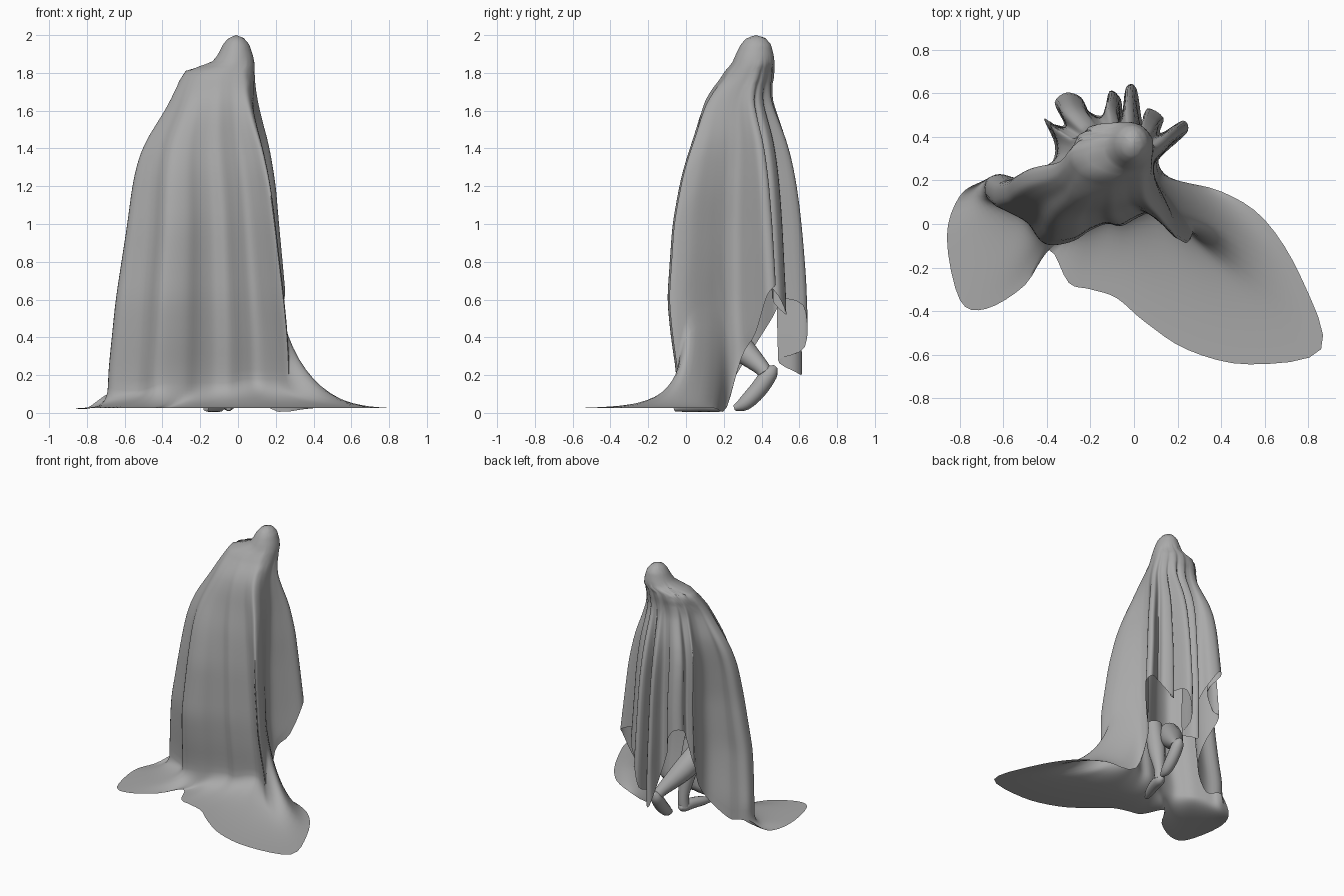
import bpy, bmesh, math
from mathutils import Vector

if "Cube" in bpy.data.objects:
    bpy.data.objects.remove(bpy.data.objects["Cube"])

grey = bpy.data.materials.new("grey_cloth")
grey.diffuse_color = (0.4, 0.4, 0.4, 1)
grey.use_nodes = True
grey.node_tree.nodes["Principled BSDF"].inputs["Base Color"].default_value = grey.diffuse_color

# Front cloth columns: fold position, hem position on the ground, height where the bend starts
FRONT = [(-.66, .17, -.69, .20, .2), (-.66, .09, -.80, .13, .14), (-.59, .05, -.86, -.06, .12),
         (-.50, .00, -.80, -.35, .12), (-.44, -.08, -.68, -.39, .14), (-.38, -.10, -.50, -.28, .16),
         (-.28, -.08, -.39, -.12, .16), (-.20, -.03, -.30, -.27, .16), (-.12, .00, -.20, -.30, .16),
         (-.05, -.01, -.08, -.34, .16), (.03, .03, .05, -.45, .18), (.10, .05, .25, -.58, .18),
         (.18, -.01, .53, -.645, .18), (.26, -.09, .86, -.575, .2), (.25, .00, .77, -.25, .48),
         (.19, .10, .60, .02, .55), (.14, .17, .40, .15, .5), (.11, .22, .17, .21, .35)]
# Back cloth columns: fold position and hem height
BACK = [(.11, .28, .30), (.19, .36, .42), (.27, .43, .62), (.25, .48, .68), (.14, .42, .70),
        (.15, .49, .62), (.07, .53, .52), (.05, .46, .60), (.02, .62, .57), (-.03, .63, .35),
        (-.05, .48, .28), (-.06, .57, .22), (-.11, .61, .22), (-.14, .50, .45), (-.21, .52, .65),
        (-.25, .59, .75), (-.33, .62, .85), (-.39, .57, .85), (-.33, .46, .75),
        (-.38, .46, .6), (-.42, .48, .55), (-.36, .35, .35), (-.38, .24, .20),
        (-.50, .18, .08), (-.60, .20, .10)]
# Body size by height: z, x range, y range, fold depth
LEVELS = [(2.0, -.01, -.01, .37, .37, 0), (1.985, -.05, .03, .32, .42, 0),
          (1.95, -.08, .06, .29, .45, 0), (1.89, -.11, .08, .26, .465, 0),
          (1.845, -.15, .09, .24, .47, .05), (1.82, -.27, .092, .21, .47, .08),
          (1.76, -.31, .095, .17, .465, .15), (1.7, -.335, .10, .11, .45, .25),
          (1.6, -.385, .12, .06, .48, .4), (1.5, -.45, .145, .03, .52, .52),
          (1.4, -.505, .17, .00, .55, .65), (1.3, -.535, .185, -.03, .57, .73),
          (1.2, -.555, .20, -.05, .585, .8), (1.0, -.58, .215, -.08, .605, .9),
          (.6, -.64, .25, -.10, .63, 1), (.4, -.66, .27, -.08, .63, 1),
          (.2, -.68, .28, -.05, .63, 1), (0, -.68, .28, -.05, .63, 1)]
X0, X1, Y0, Y1 = -.66, .27, -.10, .63


def raw_level(z):
    for a, b in zip(LEVELS, LEVELS[1:]):
        if z >= b[0]:
            t = (a[0] - z) / (a[0] - b[0])
            return [p + (q - p) * t for p, q in zip(a, b)]
    return LEVELS[-1]


def level(z):
    """Level sizes, rounded off below the shoulder."""
    if z > 1.75:
        return raw_level(z)
    return [sum(c) / 3 for c in zip(raw_level(z - .05), raw_level(z), raw_level(z + .05))]


def body_point(x, y, ang, z):
    """Blend a rounded section into the folded outline, fitted to the level."""
    _, x0, x1, y0, y1, f = level(z)
    u = (x - X0) / (X1 - X0) * f + (.5 + .5 * math.cos(ang)) * (1 - f)
    v = (y - Y0) / (Y1 - Y0) * f + (.5 + .5 * math.sin(ang)) * (1 - f)
    return Vector((x0 + (x1 - x0) * u, y0 + (y1 - y0) * v, z))


def catmull(p0, p1, p2, p3, t):
    return .5 * (2 * p1 + (p2 - p0) * t + (2 * p0 - 5 * p1 + 4 * p2 - p3) * t * t
                 + (3 * p1 - p0 - 3 * p2 + p3) * t ** 3)


def column(x, y, ang, start, end=None, rows=50, flare=12):
    path = [body_point(x, y, ang, 2 - (2 - start) * (i / rows) ** 1.4) for i in range(rows + 1)]
    p = path[-1]
    if end is None:
        end = body_point(x, y, ang, start - .08)
        mid = (p + end) / 2
    else:
        k = .25 if start > .3 else .04
        mid = Vector((p.x + k * (end.x - p.x), p.y + .03 * (end.y - p.y), .03))
    for i in range(1, flare + 1):
        t = i / flare
        path.append(p * (1 - t) ** 2 + mid * (2 * t * (1 - t)) + end * t * t)
    return path


def finish(name, bm, angle):
    bmesh.ops.remove_doubles(bm, verts=bm.verts, dist=.0005)
    bmesh.ops.recalc_face_normals(bm, faces=bm.faces)
    me = bpy.data.meshes.new(name)
    bm.to_mesh(me)
    bm.free()
    ob = bpy.data.objects.new(name, me)
    me.materials.append(grey)
    bpy.context.collection.objects.link(ob)
    bpy.ops.object.select_all(action='DESELECT')
    ob.select_set(True)
    bpy.context.view_layer.objects.active = ob
    bpy.ops.object.shade_smooth_by_angle(angle=math.radians(angle))


def skin(bm, rings):
    """Join closed rings of points with quads."""
    vs = [[bm.verts.new(p) for p in r] for r in rings]
    n = len(vs[0])
    for a, b in zip(vs, vs[1:]):
        for i in range(n):
            bm.faces.new((a[i], a[(i + 1) % n], b[(i + 1) % n], b[i]))
    return vs


# Draped cloth
cols = []
for i, (x, y, ex, ey, start) in enumerate(FRONT):
    ang = math.pi * (1 + i / len(FRONT))
    cols.append(column(x, y, ang, start, Vector((ex, ey, .10 if i == 0 else .025))))
for i, (x, y, hem) in enumerate(BACK):
    cols.append(column(x, y, math.pi * i / len(BACK), hem + .08))
n, SUB = len(cols), 4
rings = []
for r in range(len(cols[0])):
    rings.append([catmull(*(cols[(i + k) % n][r] for k in (-1, 0, 1, 2)), s / SUB)
                  for i in range(n) for s in range(SUB)])
bm = bmesh.new()
skin(bm, rings)
finish("draped_cloth", bm, 80)


def limb(name, pts, seg=14, sub=4):
    """Smooth tube through (x, y, z, radius) points with rounded ends."""
    q = [Vector(p) for p in pts]
    q = [q[0]] + q + [q[-1]]
    line = [catmull(*q[i:i + 4], s / sub) for i in range(len(q) - 3) for s in range(sub)] + [q[-1]]
    rings = []
    for i, p in enumerate(line):
        d = (line[min(i + 1, len(line) - 1)] - line[max(i - 1, 0)]).xyz.normalized()
        side = d.cross(Vector((1, 0, 0))).normalized()
        up = side.cross(d)
        rings.append([p.xyz + (side * math.cos(a) + up * math.sin(a)) * p.w
                      for a in (2 * math.pi * k / seg for k in range(seg))])
    bm = bmesh.new()
    vs = skin(bm, rings)
    bm.faces.new(vs[0])
    bm.faces.new(vs[-1])
    finish(name, bm, 60)


# Planted leg and foot
limb("front_calf", [(-.12, .08, .55, .065), (-.11, .13, .32, .065), (-.10, .17, .14, .04), (-.10, .17, .05, .04)])
limb("front_foot", [(-.10, .215, .04, .012), (-.10, .18, .044, .038), (-.12, .09, .045, .04),
                    (-.15, .0, .036, .032), (-.17, -.06, .022, .014)])
# Trailing leg and foot with raised heel
limb("rear_calf", [(-.22, .14, .50, .08), (-.16, .25, .38, .08), (-.07, .39, .25, .045), (-.05, .42, .21, .038)])
limb("rear_foot", [(-.05, .475, .245, .012), (-.05, .445, .21, .042), (-.05, .38, .12, .046),
                   (-.05, .31, .05, .038), (-.05, .255, .025, .014)])
